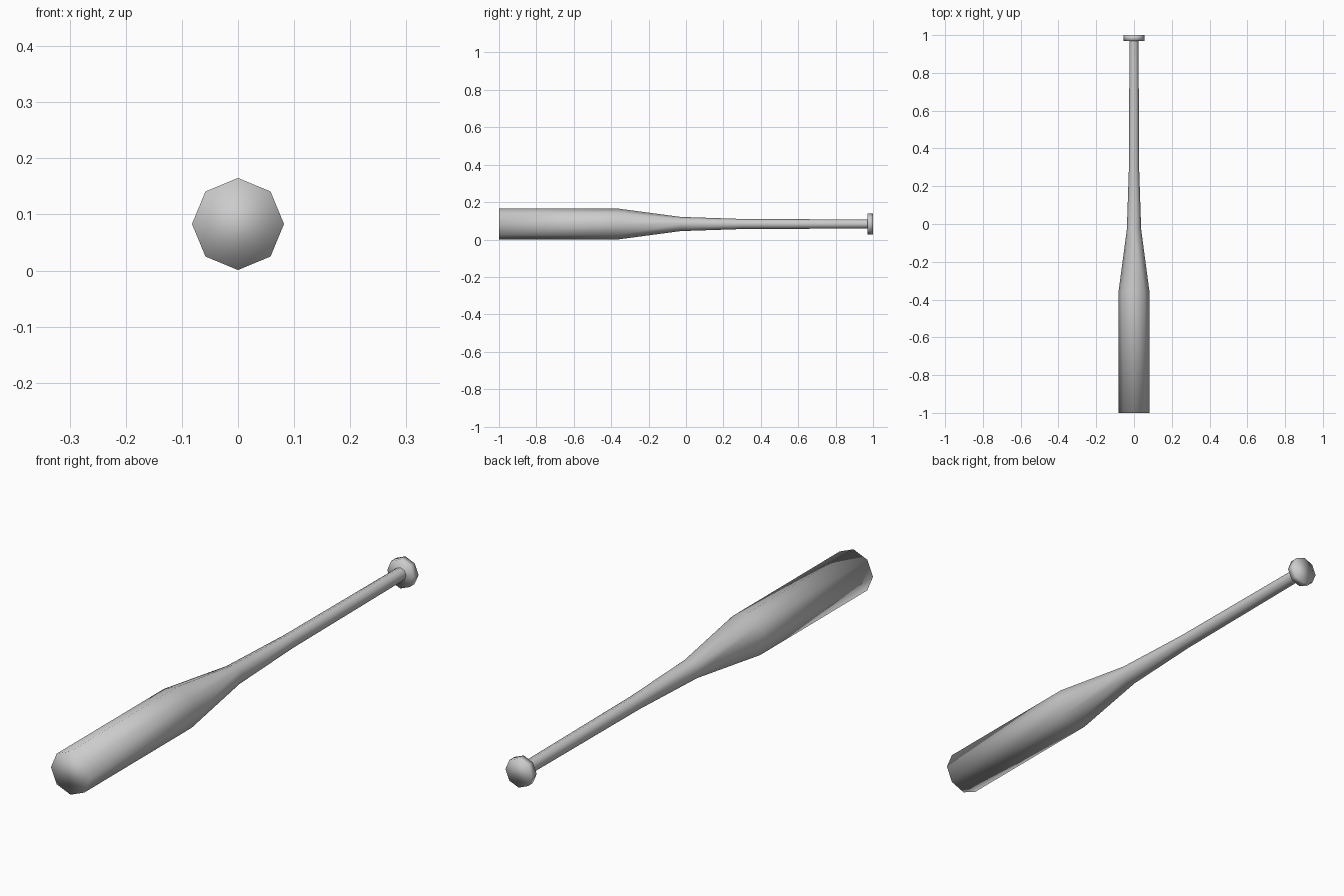
import bpy, bmesh, math

cube = bpy.data.objects.get("Cube")
if cube:
    bpy.data.objects.remove(cube, do_unlink=True)

SIDES = 8
AXIS_Z = 0.083

grey = bpy.data.materials.new("plain grey")
grey.use_nodes = True
colour = (0.6, 0.6, 0.6, 1)
grey.diffuse_color = colour
grey.node_tree.nodes["Principled BSDF"].inputs["Base Color"].default_value = colour


def lathe(name, profile, cap_back=True):
    """Turn (y, radius) pairs around the long axis, with a smooth finish."""
    bm = bmesh.new()
    rings = []
    for y, r in profile:
        angles = [math.tau * i / SIDES for i in range(SIDES)]
        rings.append([bm.verts.new((r * math.cos(a), y, AXIS_Z + r * math.sin(a)))
                      for a in angles])
    for a, b in zip(rings, rings[1:]):
        for i in range(SIDES):
            j = (i + 1) % SIDES
            bm.faces.new((a[i], a[j], b[j], b[i]))
    bm.faces.new(rings[0])
    if cap_back:
        bm.faces.new(rings[-1])
    bmesh.ops.recalc_face_normals(bm, faces=bm.faces)
    for f in bm.faces:
        f.smooth = True
    mesh = bpy.data.meshes.new(name)
    bm.to_mesh(mesh)
    bm.free()
    mesh.materials.append(grey)
    obj = bpy.data.objects.new(name, mesh)
    bpy.context.collection.objects.link(obj)
    return obj


# Thick barrel tapering into the slim handle
lathe("barrel_and_handle",
      [(-1, 0.082), (-0.36, 0.082), (-0.03, 0.038), (0.3, 0.027), (0.975, 0.024)],
      cap_back=False)

# Flat knob closing the grip end
lathe("end_knob", [(0.97, 0.055), (1, 0.055)])
